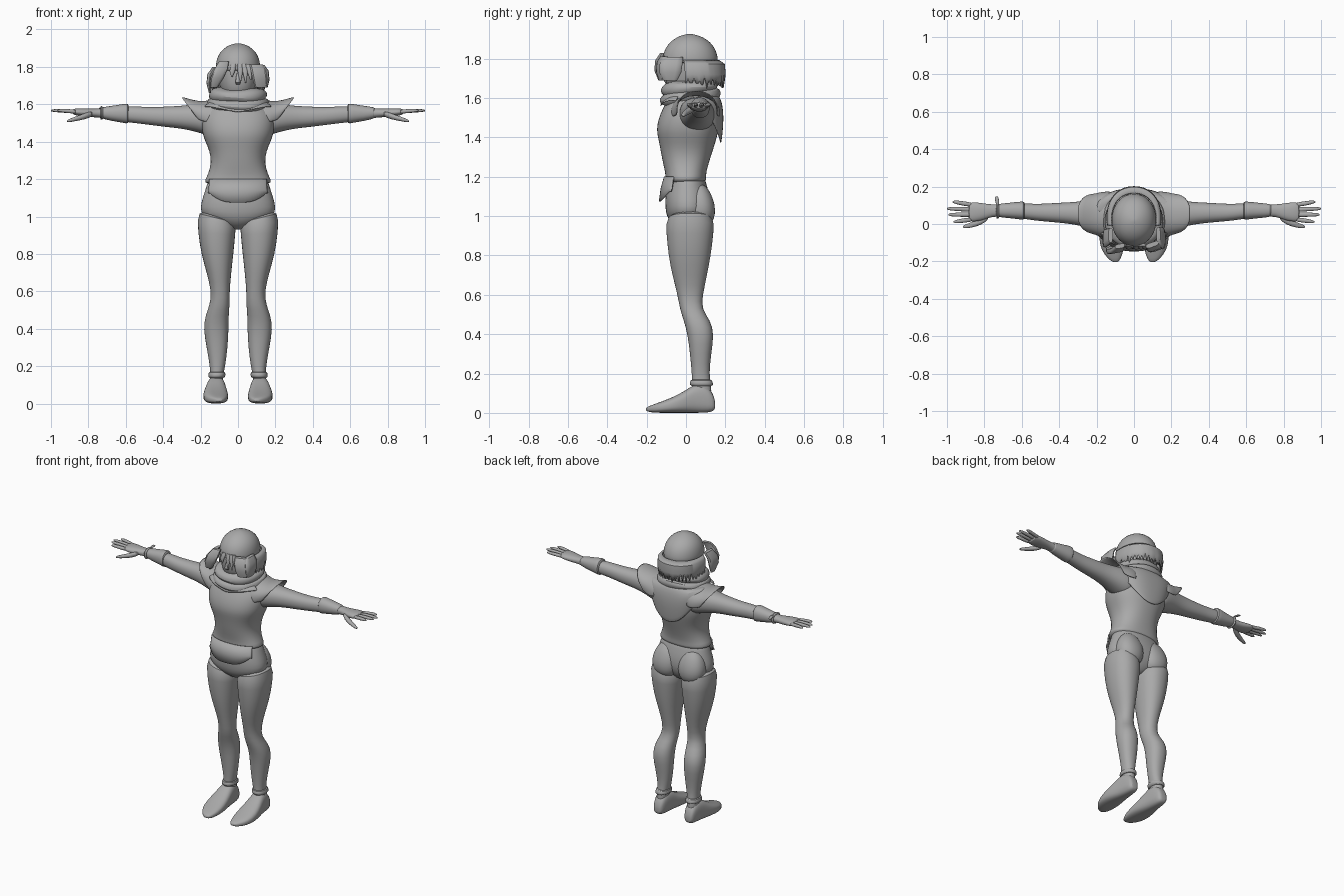
import bpy, math, random
from mathutils import Vector as V

random.seed(3)
grey = bpy.data.materials.new("mid grey")
grey.diffuse_color = (0.4, 0.4, 0.4, 1)


def loft(name, rings, e=2.2, n=24, arc=None, warp=None, mirror=False, sub=1, thick=0, cap=True):
    """Skin a list of (centre, u, v) superellipse rings; arc gives an open shell."""
    a0, a1 = [math.radians(a) for a in (arc or (0, 360))]
    cols = n + 1 if arc else n
    verts, faces = [], []
    for i, (c, u, v) in enumerate(rings):
        for j in range(cols):
            a = a0 + (a1 - a0) * j / n
            ca, sa = math.cos(a), math.sin(a)
            p = c + u * math.copysign(abs(ca) ** (2 / e), ca) + v * math.copysign(abs(sa) ** (2 / e), sa)
            verts.append(warp(p, i, j) if warp else p)
    for i in range(len(rings) - 1):
        for j in range(n):
            k = (j + 1) % cols
            faces.append((i * cols + j, i * cols + k, (i + 1) * cols + k, (i + 1) * cols + j))
    if cap and not arc:
        for i in (0, len(rings) - 1):
            r = range(i * cols, (i + 1) * cols)
            verts.append(sum((verts[q] for q in r), V()) / n)
            for q in r:
                t = i * cols + (q - i * cols + 1) % cols
                f = (t, q, len(verts) - 1)
                faces.append(f if i == 0 else f[::-1])
    me = bpy.data.meshes.new(name)
    me.from_pydata([tuple(p) for p in verts], [], faces)
    import bmesh
    bm = bmesh.new()
    bm.from_mesh(me)
    bmesh.ops.recalc_face_normals(bm, faces=bm.faces)
    bm.to_mesh(me)
    bm.free()
    me.materials.append(grey)
    ob = bpy.data.objects.new(name, me)
    bpy.context.collection.objects.link(ob)
    if thick:
        m = ob.modifiers.new("thick", 'SOLIDIFY')
        m.thickness, m.offset = thick, 0
    if mirror:
        m = ob.modifiers.new("mirror", 'MIRROR')
        m.use_mirror_merge = False
    if sub:
        m = ob.modifiers.new("smooth", 'SUBSURF')
        m.levels = m.render_levels = sub
    return ob


def rings(axis, rows):
    """Rows of (position, a0, a1, b0, b1) become rings across the given axis."""
    out = []
    for t, a0, a1, b0, b1 in rows:
        a, b, ra, rb = (a0 + a1) / 2, (b0 + b1) / 2, (a1 - a0) / 2, (b1 - b0) / 2
        if axis == 'z':
            out.append((V((a, b, t)), V((ra, 0, 0)), V((0, rb, 0))))
        elif axis == 'x':
            out.append((V((t, a, b)), V((0, ra, 0)), V((0, 0, rb))))
        else:
            out.append((V((a, t, b)), V((ra, 0, 0)), V((0, 0, rb))))
    return out


def sym(rows):
    return rings('z', [(z, -h, h, y0, y1) for z, h, y0, y1 in rows])


def strand(name, pts, widths, wide, flat, ratio=0.3, **kw):
    rs = [(V(p), V(wide) * w, V(flat) * w * ratio) for p, w in zip(pts, widths)]
    return loft(name, rs, n=10, **kw)


# ---- legs: stocking with slanted top edge, ankle cuff, foot
def slant(p, i, j):
    return p + V((0, 0, 0.3 * (p.x - 0.12))) if i == 11 else p

loft("leg", rings('z', [
    (.08, .08, .155, .03, .135), (.15, .08, .148, .03, .125), (.2, .068, .15, .03, .118),
    (.3, .055, .168, .02, .128), (.4, .05, .186, .008, .144), (.47, .05, .175, -.012, .125),
    (.53, .044, .15, -.032, .078), (.6, .045, .142, -.043, .086), (.7, .036, .168, -.07, .107),
    (.8, .024, .197, -.09, .127), (.91, .014, .214, -.1, .14), (1.01, .006, .222, -.106, .149)]),
    warp=slant, mirror=True)
loft("ankle_cuff", rings('z', [
    (.135, .072, .158, .022, .138), (.15, .066, .16, .018, .138),
    (.168, .068, .157, .022, .132), (.17, .08, .145, .035, .12)]), mirror=True)
loft("foot", rings('y', [
    (.148, .095, .14, .02, .06), (.135, .08, .152, .005, .11), (.09, .072, .16, 0, .15),
    (.04, .066, .168, 0, .145), (0, .06, .178, 0, .115), (-.07, .05, .19, 0, .078),
    (-.14, .055, .176, 0, .052), (-.185, .07, .14, .003, .036), (-.203, .085, .115, .01, .026)]),
    e=2.7, mirror=True)

# ---- pelvis and buttocks
loft("pelvis", sym([
    (.93, .03, -.03, .06), (.96, .1, -.075, .09), (1.0, .195, -.1, .115), (1.05, .205, -.107, .125),
    (1.11, .187, -.107, .12), (1.16, .17, -.092, .105), (1.22, .155, -.085, .09)]))
loft("buttock", rings('z', [
    (.945, .06, .12, .04, .1), (.965, .025, .165, .01, .135), (1.01, .006, .19, -.01, .15),
    (1.06, .004, .19, -.01, .147), (1.11, .015, .175, 0, .13), (1.16, .05, .14, .02, .1)]), mirror=True)

# ---- tunic with flared hem and front flap
loft("tunic", sym([
    (1.17, .178, -.106, .104), (1.195, .178, -.104, .102), (1.225, .16, -.106, .103),
    (1.29, .142, -.122, .122), (1.35, .152, -.132, .142), (1.4, .175, -.143, .157),
    (1.44, .19, -.15, .166), (1.49, .197, -.142, .17), (1.54, .195, -.122, .168),
    (1.58, .175, -.1, .16), (1.61, .13, -.085, .145), (1.64, .08, -.06, .11)]), e=2.3, n=32)

def flap_hem(p, i, j):
    return p + V((0, 0, 0.05 * min(1, abs(p.x) / .15) ** 3)) if i == 2 else p

loft("tunic_flap", sym([(1.2, .176, -.108, .1), (1.14, .18, -.125, .12), (1.075, .185, -.134, .13)]),
     arc=(212, 328), warp=flap_hem, thick=.008, sub=0)

# ---- arms, cuffs, hands
loft("arm", rings('x', [
    (.1, -.03, .15, 1.42, 1.6), (.17, -.035, .145, 1.435, 1.605), (.22, -.03, .135, 1.452, 1.602),
    (.3, -.005, .118, 1.47, 1.592), (.38, .005, .115, 1.478, 1.588), (.46, .012, .11, 1.488, 1.585),
    (.53, .018, .107, 1.497, 1.588), (.6, .03, .112, 1.505, 1.59), (.7, .04, .105, 1.522, 1.582),
    (.76, .04, .104, 1.532, 1.575), (.8, .022, .11, 1.53, 1.578), (.85, .012, .117, 1.537, 1.58),
    (.885, .014, .116, 1.545, 1.576)]), mirror=True)
loft("forearm_cuff", rings('x', [
    (.585, .035, .11, 1.51, 1.59), (.587, .022, .121, 1.495, 1.605), (.61, .024, .12, 1.5, 1.603),
    (.67, .032, .113, 1.51, 1.592), (.73, .036, .108, 1.523, 1.585), (.735, .05, .1, 1.535, 1.575)]),
    mirror=True)
for k, (ya, yb, tip) in enumerate([(.024, .012, .965), (.05, .05, .993), (.077, .082, 1.0), (.103, .118, .97)]):
    strand("finger_%d" % k, [(.865, ya, 1.56), (.92, (ya + yb) / 2, 1.565), (tip - .012, yb, 1.567), (tip, yb, 1.566)],
           [.013, .0125, .01, .004], (0, 1, 0), (0, 0, 1), .9, mirror=True)
strand("thumb", [(.78, .04, 1.55), (.82, .012, 1.535), (.87, -.006, 1.522), (.905, -.014, 1.512), (.915, -.015, 1.51)],
       [.02, .02, .015, .011, .004], (0, 1, 0), (0, 0, 1), .85, mirror=True)
loft("bracelet", rings('x', [(-.737, .03, .112, 1.52, 1.588), (-.73, .026, .116, 1.515, 1.592),
                             (-.72, .03, .112, 1.52, 1.588)]))
strand("bracelet_tie", [(-.728, .1, 1.58), (-.732, .125, 1.58), (-.735, .147, 1.575)],
       [.008, .012, .01], (1, 0, 0), (0, 0, 1), .5)

# ---- mantle: flared shoulder wings and back panel
def wing(p, i, j):
    drop = (0, .02, .05, .075)[i]
    return p - V((drop * (1 - (p.z - 1.535) / .1), 0, 0)) if p.z < 1.635 else p

loft("shoulder_wing", rings('x', [
    (.12, -.075, .17, 1.42, 1.625), (.19, -.07, .17, 1.43, 1.61), (.25, -.055, .16, 1.43, 1.618),
    (.302, -.045, .157, 1.435, 1.638)]), arc=(-8, 188), warp=wing, mirror=True, thick=.008)

def cape_hem(p, i, j):
    k = i / 4
    return p + V((0, 0, k * .2 * min(1, abs(p.x - .01) / .2) ** 2))

loft("back_cape", sym([(1.61, .15, -.1, .165), (1.57, .2, -.1, .182), (1.5, .212, -.1, .188),
                       (1.43, .21, -.1, .183), (1.365, .2, -.1, .176)]),
     arc=(8, 172), warp=cape_hem, thick=.008, e=2.4)
def bib_hem(p, i, j):
    return p + V((0, 0, (i / 2) * .03 * min(1, abs(p.x) / .15)))

loft("front_mantle", sym([(1.62, .13, -.1, .15), (1.59, .18, -.115, .16), (1.555, .2, -.13, .17)]),
     arc=(205, 335), warp=bib_hem, thick=.006)

# ---- wrapped scarf in folds
def sag(p, i, j):
    return p + V((0, 0, .1 * p.y + .005 * math.sin(j * .8 + i)))

loft("scarf_lower", sym([(1.565, .11, -.09, .14), (1.575, .155, -.125, .165), (1.6, .172, -.138, .18),
                         (1.625, .165, -.13, .175), (1.64, .13, -.1, .14)]), warp=sag)
loft("scarf_upper", sym([(1.615, .12, -.09, .13), (1.625, .152, -.12, .155), (1.65, .16, -.132, .165),
                         (1.675, .148, -.125, .15), (1.69, .115, -.1, .12)]), warp=sag)

# ---- head, face, wrapped cap
loft("head", sym([(1.6, .07, -.05, .1), (1.66, .085, -.095, .12), (1.7, .1, -.11, .14),
                  (1.75, .108, -.113, .15), (1.8, .112, -.113, .155), (1.84, .1, -.1, .14)]))
strand("nose", [(0, -.108, 1.77), (0, -.12, 1.735), (0, -.124, 1.715), (0, -.108, 1.705)],
       [.008, .012, .016, .01], (1, 0, 0), (0, 1, 0), .9)
loft("cap", sym([(1.775, .105, -.1, .145), (1.778, .12, -.12, .163), (1.81, .12, -.12, .162),
                 (1.85, .112, -.108, .15), (1.885, .092, -.082, .124), (1.91, .06, -.046, .086),
                 (1.922, .03, -.012, .05), (1.926, .008, .012, .026)]), n=32, e=2.05)

# ---- hair: ragged back and sides, front locks
def ragged(p, i, j):
    return p + V((0, 0, (.045 if j % 2 else 0) + random.uniform(-.012, .015))) if i == 3 else p

loft("back_hair", sym([(1.79, .121, -.12, .165), (1.77, .14, -.13, .193), (1.72, .142, -.13, .197),
                       (1.655, .135, -.12, .188)]), n=44, arc=(-12, 192), warp=ragged, thick=.01, sub=0)
strand("slanted_lock", [(-.075, -.118, 1.828), (-.09, -.138, 1.79), (-.112, -.142, 1.74), (-.13, -.13, 1.69)],
       [.026, .036, .036, .02], (1, .2, 0), (-.2, 1, 0), .45, e=3, sub=0)
strand("side_lock_right", [(-.125, -.06, 1.8), (-.15, -.075, 1.76), (-.155, -.08, 1.71), (-.15, -.075, 1.66)],
       [.04, .05, .046, .02], (0, 1, 0), (1, 0, 0), .3, e=3, sub=0)
strand("front_lock_left", [(.098, -.11, 1.812), (.11, -.125, 1.785), (.118, -.13, 1.735), (.12, -.122, 1.69)],
       [.035, .042, .04, .03], (1, .35, 0), (-.35, 1, 0), .35, e=3, sub=0)
strand("side_lock_left", [(.13, -.06, 1.81), (.15, -.075, 1.78), (.155, -.08, 1.73), (.15, -.08, 1.69)],
       [.045, .058, .056, .035], (0, 1, 0), (1, 0, 0), .25, e=3, sub=0)
for k, (x, z) in enumerate([(-.03, 1.745), (.012, 1.72), (.038, 1.715), (.062, 1.73)]):
    strand("fringe_%d" % k, [(x * .8, -.112, 1.815), (x, -.128, 1.78), (x * 1.1, -.125, z)],
           [.014, .015, .003], (1, 0, 0), (0, 1, 0), .5, sub=0)

# ---- smooth shading, sharp edges kept
for ob in bpy.context.collection.objects:
    ob.select_set(True)
    bpy.context.view_layer.objects.active = ob
bpy.ops.object.shade_smooth_by_angle(angle=math.radians(45))
